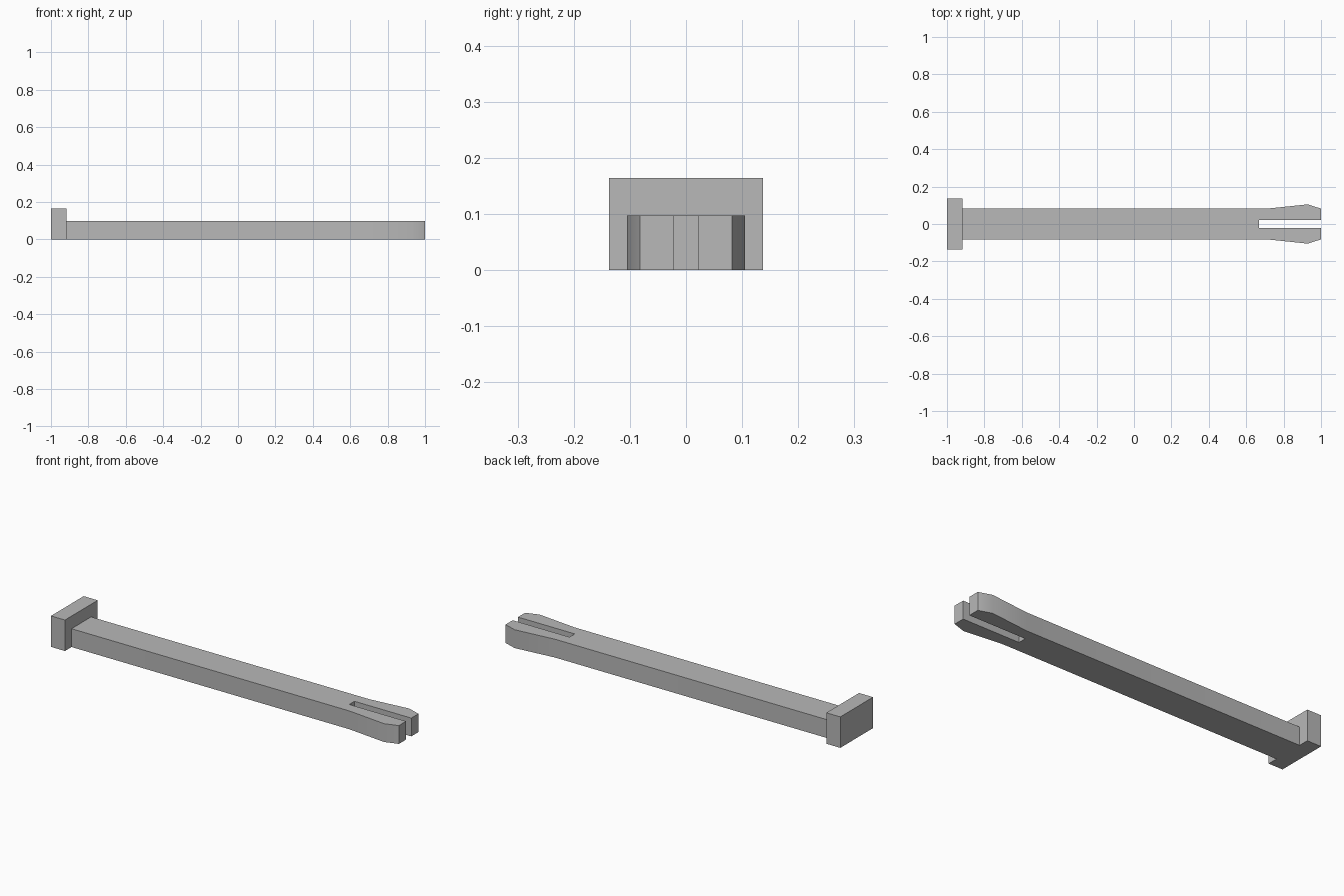
import bpy
import bmesh
import math

cube = bpy.data.objects.get("Cube")
if cube:
    bpy.data.objects.remove(cube, do_unlink=True)

grey = bpy.data.materials.new("plain grey")
grey.use_nodes = True
colour = (0.48, 0.48, 0.48, 1)
grey.diffuse_color = colour
grey.node_tree.nodes["Principled BSDF"].inputs["Base Color"].default_value = colour


def extrude_outline(name, half, height):
    """Mirror a half outline across y = 0 and extrude it up from the floor."""
    outline = half + [(x, -y) for x, y in reversed(half)]
    bm = bmesh.new()
    base = bm.faces.new([bm.verts.new((x, y, 0)) for x, y in outline])
    top = bmesh.ops.extrude_face_region(bm, geom=[base])["geom"]
    verts = [v for v in top if isinstance(v, bmesh.types.BMVert)]
    bmesh.ops.translate(bm, vec=(0, 0, height), verts=verts)
    bmesh.ops.recalc_face_normals(bm, faces=bm.faces)
    mesh = bpy.data.meshes.new(name)
    bm.to_mesh(mesh)
    bm.free()
    mesh.materials.append(grey)
    obj = bpy.data.objects.new(name, mesh)
    bpy.context.collection.objects.link(obj)
    return obj


# Flat rectangular head
extrude_outline("pin_head", [(-1, 0.137), (-0.918, 0.137)], 0.164)

# Shaft ending in a slotted tip with two flared prongs
shaft = extrude_outline("split_shaft", [
    (-0.918, 0.082), (0.71, 0.082), (0.93, 0.105), (1, 0.082),
    (1, 0.022), (0.667, 0.022)], 0.097)

# Blend the shallow flare, keep the box corners crisp
bpy.ops.object.select_all(action="DESELECT")
shaft.select_set(True)
bpy.context.view_layer.objects.active = shaft
bpy.ops.object.shade_smooth_by_angle(angle=math.radians(30))
